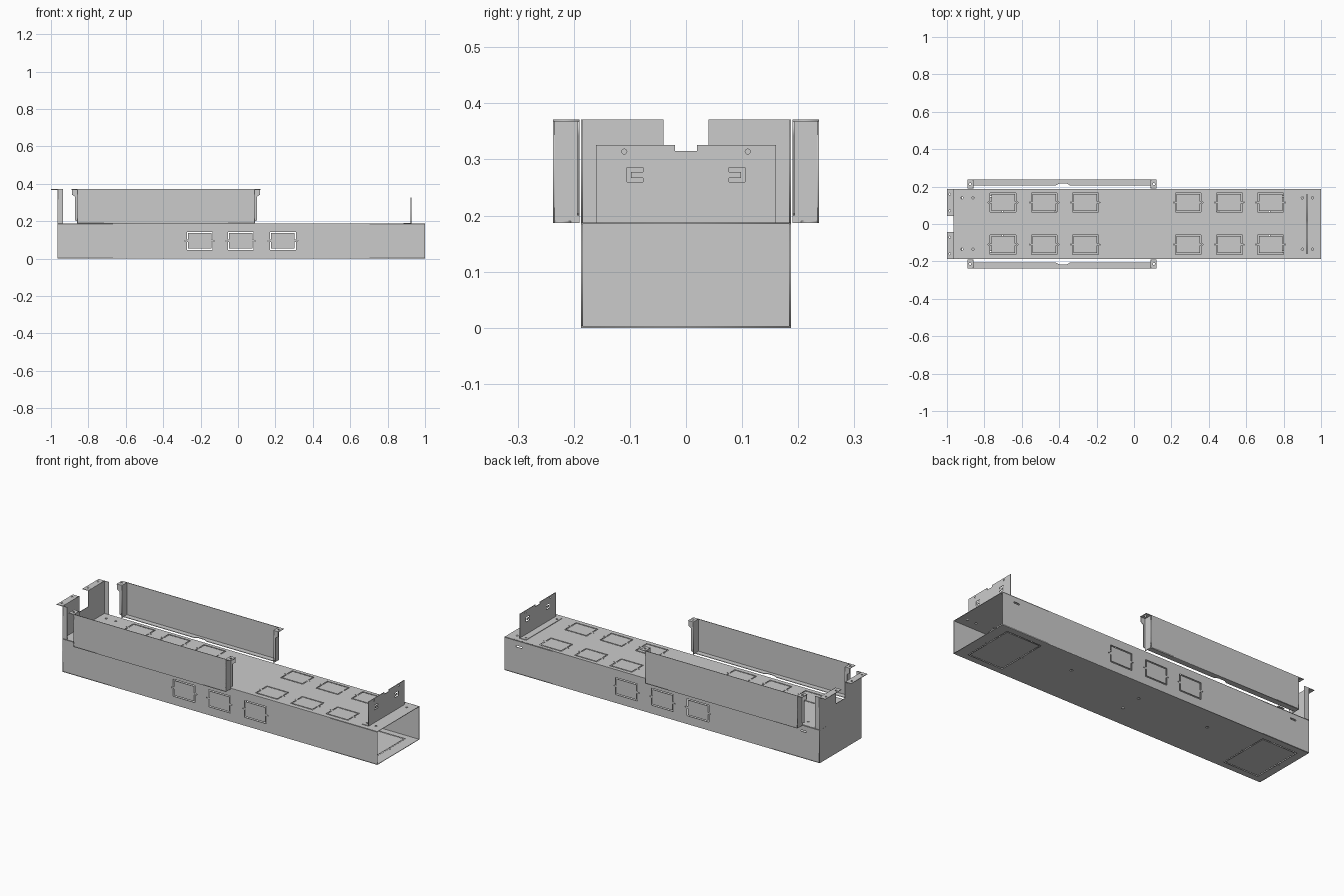
import bpy
from math import sin, cos, pi
from mathutils import Matrix, Vector

if "Cube" in bpy.data.objects:
    bpy.data.objects.remove(bpy.data.objects["Cube"])

T = 0.0015  # half thickness of the sheet metal
AXES = {"xy": ((1, 0, 0), (0, 1, 0), (0, 0, 1)),
        "xz": ((1, 0, 0), (0, 0, 1), (0, -1, 0)),
        "yz": ((0, 1, 0), (0, 0, 1), (1, 0, 0))}


def sheet(name, plane, offset, outline, holes=()):
    """Flat sheet cut from an outline with holes, placed on a main plane."""
    cu = bpy.data.curves.new(name, 'CURVE')
    cu.dimensions = '2D'
    cu.fill_mode = 'BOTH'
    cu.extrude = T
    for loop in [outline, *holes]:
        sp = cu.splines.new('POLY')
        sp.points.add(len(loop) - 1)
        for p, (u, v) in zip(sp.points, loop):
            p.co = (u, v, 0, 1)
        sp.use_cyclic_u = True
    tmp = bpy.data.objects.new(name + "_curve", cu)
    bpy.context.collection.objects.link(tmp)
    dg = bpy.context.evaluated_depsgraph_get()
    me = bpy.data.meshes.new_from_object(tmp.evaluated_get(dg))
    bpy.data.objects.remove(tmp)
    u, v, n = (Vector(a) for a in AXES[plane])
    m = Matrix((u, v, n)).transposed().to_4x4()
    m.translation = n * (-offset if plane == "xz" else offset)
    me.transform(m)
    me.name = name
    ob = bpy.data.objects.new(name, me)
    bpy.context.collection.objects.link(ob)
    return ob


def rect(u0, u1, v0, v1):
    return [(u0, v0), (u1, v0), (u1, v1), (u0, v1)]


def circle(u, v, r, n=12):
    return [(u + r * cos(2 * pi * i / n), v + r * sin(2 * pi * i / n)) for i in range(n)]


def knockout(cx, cy, w, h, t=0.006, g=0.006):
    """Two C-shaped slits leaving a bridge on each side, plus pilot holes."""
    out = []
    for k in (-1, 1):
        pts = [(-w, g), (-w, h), (w, h), (w, g), (w - t, g),
               (w - t, h - t), (t - w, h - t), (t - w, g)]
        out.append([(cx + a, cy + k * b) for a, b in pts])
    out += [circle(cx + k * (w + 0.008), cy, 0.003, 8) for k in (-1, 1)]
    return out


X0, X1, W, H = -0.965, 1.0, 0.187, 0.188

# Lid with two rows of knockouts and screw holes
holes = []
for y in (-0.11, 0.115):
    for x in (-0.70, -0.48, -0.26, 0.29, 0.51, 0.73):
        holes += knockout(x, y, 0.069, 0.052)
for y in (-0.135, 0.14):
    holes += [circle(x, y, 0.006) for x in (-0.92, -0.86, 0.90, 0.955)]
sheet("lid", "xy", H - T, rect(X0, X1, -W, W), holes)

# Floor with two large access knockouts and small holes
holes = knockout(0.83, 0, 0.11, 0.15) + knockout(-0.81, 0, 0.11, 0.15)
holes += [circle(x, y, 0.008) for x, y in
          ((0.45, 0.06), (0.02, 0.06), (0.02, -0.06), (-0.42, 0.06))]
sheet("floor", "xy", T, rect(X0, X1, -W, W), holes)

# Long side walls with three knockouts each
for s, side in ((-1, "front"), (1, "back")):
    holes = []
    for x in (-0.205, 0.015, 0.24):
        holes += knockout(x, 0.095, 0.069, 0.048)
    if s > 0:
        holes += [rect(x - 0.018, x + 0.018, 0.15, 0.158) for x in (-0.865, 0.91)]
    sheet(side + "_wall", "xz", s * (W - T), rect(X0, X1, 0, H), holes)

# Closed end wall rising into two ears
N, NZ, TOP = 0.04, 0.28, 0.371
sheet("end_wall", "yz", X0 + T,
      [(-W, 0), (W, 0), (W, TOP), (N, TOP), (N, NZ), (-N, NZ), (-N, TOP), (-W, TOP)])
for s, side in ((-1, "front"), (1, "back")):
    a, b = sorted((s * 0.043, s * W))
    sheet(side + "_ear_top_flange", "xy", TOP - T, rect(-1.0, X0 + T, a, b),
          [circle(-0.985, s * y, 0.005) for y in (0.07, 0.16)])
    sheet(side + "_ear_side_flange", "xz", s * (W - T), rect(X0, -0.935, H, TOP))

# Upright mounting plate near the open end, with hook slots
holes = []
for s in (-1, 1):
    hook = [(0.105, 0.26), (0.077, 0.26), (0.077, 0.267), (0.098, 0.267),
            (0.098, 0.278), (0.077, 0.278), (0.077, 0.286), (0.105, 0.286)]
    holes.append([(s * y, z) for y, z in hook])
    holes.append(circle(s * 0.11, 0.314, 0.0045))
sheet("mounting_plate", "yz", 0.925,
      [(-0.16, H), (0.16, H), (0.16, 0.326), (0.02, 0.326), (0.02, 0.315),
       (-0.02, 0.315), (-0.02, 0.326), (-0.16, 0.326)], holes)
sheet("mounting_plate_foot", "xy", H + T, rect(0.885, 0.925, -0.16, 0.16),
      [circle(0.90, y, 0.006) for y in (-0.135, 0.14)])

# Raised side panels: outer skin, bottom flange and folded ends
P0, P1, YO, YI, PZ = -0.86, 0.09, 0.237, 0.19, 0.187
for s, side in ((-1, "front"), (1, "back")):
    name = side + "_panel"
    sheet(name, "xz", s * (YO - T), rect(P0, P1, PZ, TOP))
    flange = [(P0, YO), (P1, YO), (P1, 0.205), (-0.34, 0.205), (-0.36, 0.216),
              (-0.40, 0.216), (-0.42, 0.205), (P0, 0.205)]
    sheet(name + "_bottom_flange", "xy", PZ + T, [(x, s * y) for x, y in flange])
    for d, x, end in ((-1, P0, "left"), (1, P1, "right")):
        a, b = sorted((s * YI, s * YO))
        sheet(f"{name}_{end}_end", "yz", x - d * T, rect(a, b, PZ, TOP))
        lip = [(0, 0.2), (0.012, 0.205), (0.012, 0.332), (0.028, 0.342),
               (0.028, TOP), (0, TOP)]
        sheet(f"{name}_{end}_lip", "xz", s * (YI + T), [(x + d * u, z) for u, z in lip])
        u0, u1 = sorted((x, x + d * 0.03))
        sheet(f"{name}_{end}_tab", "xy", TOP - T, rect(u0, u1, a, b),
              [circle(x + d * 0.016, s * 0.213, 0.006)])
